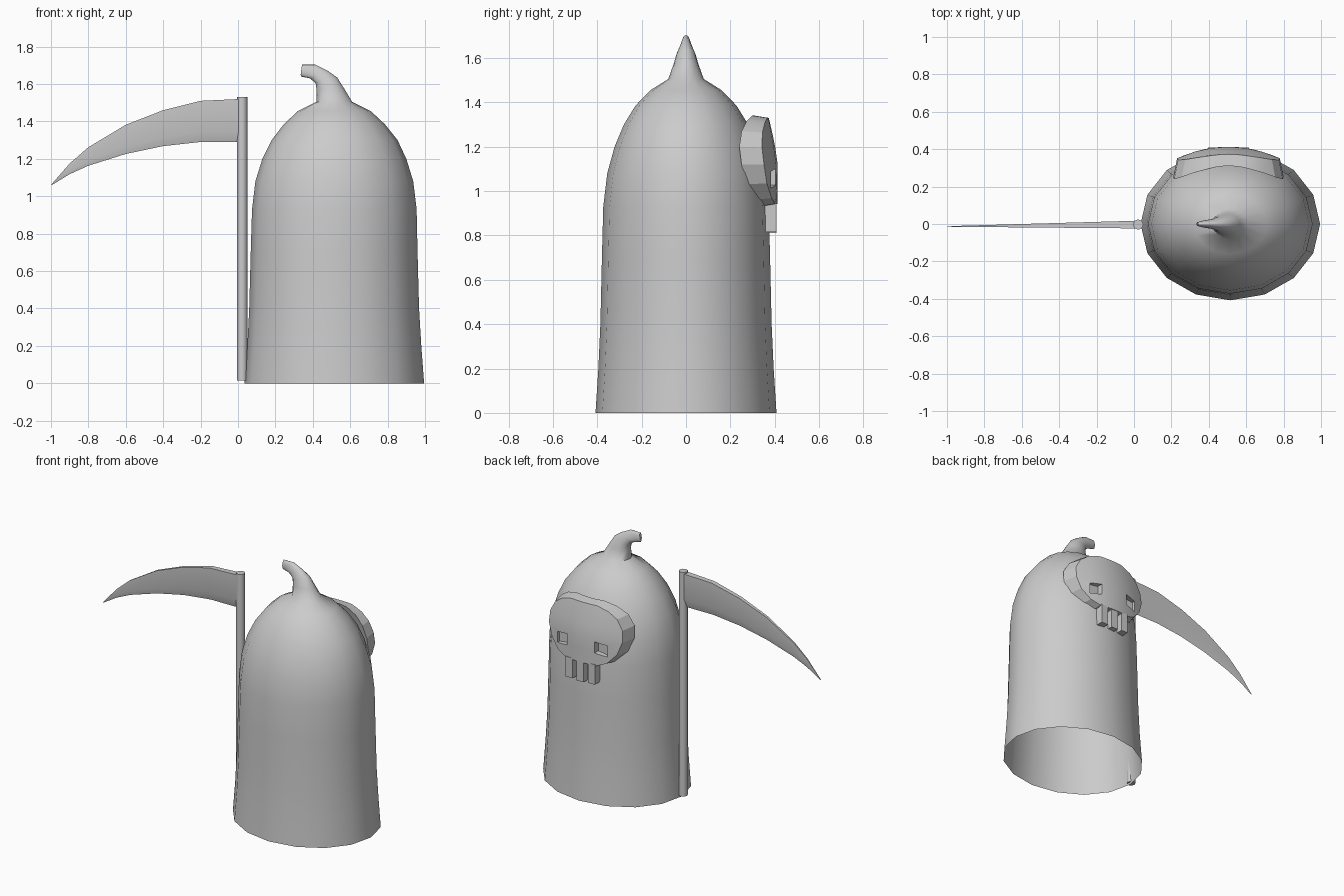
import bpy, bmesh, math

if "Cube" in bpy.data.objects:
    bpy.data.objects.remove(bpy.data.objects["Cube"])

grey = bpy.data.materials.new("plain grey")
grey.diffuse_color = (0.6, 0.6, 0.6, 1)
grey.use_nodes = True
grey.node_tree.nodes["Principled BSDF"].inputs["Base Color"].default_value = grey.diffuse_color


def finish(name, bm, smooth=None):
    bmesh.ops.recalc_face_normals(bm, faces=bm.faces)
    me = bpy.data.meshes.new(name)
    bm.to_mesh(me)
    bm.free()
    ob = bpy.data.objects.new(name, me)
    bpy.context.collection.objects.link(ob)
    me.materials.append(grey)
    if smooth:
        bpy.ops.object.select_all(action='DESELECT')
        ob.select_set(True)
        bpy.context.view_layer.objects.active = ob
        bpy.ops.object.shade_smooth_by_angle(angle=math.radians(smooth))
    return ob


def bridge(bm, rings):
    for a, b in zip(rings, rings[1:]):
        n = len(a)
        for i in range(n):
            j = (i + 1) % n
            bm.faces.new((a[i], a[j], b[j], b[i]))


def box(bm, x0, x1, y0, y1, z0, z1):
    res = bmesh.ops.create_cube(bm, size=1)
    for v in res['verts']:
        v.co = ((x0 + x1) / 2 + v.co.x * (x1 - x0),
                (y0 + y1) / 2 + v.co.y * (y1 - y0),
                (z0 + z1) / 2 + v.co.z * (z1 - z0))


# Hooded body, open below: left x, left z, right x, right z, half depth
sections = [(.035, 0, .995, 0, .408), (.05, .2, .98, .2, .395),
            (.06, .4, .968, .4, .386), (.068, .7, .96, .7, .379),
            (.075, .93, .955, .93, .373), (.093, 1.08, .937, 1.08, .355),
            (.13, 1.2, .9, 1.2, .322), (.18, 1.3, .853, 1.3, .28),
            (.245, 1.385, .785, 1.385, .228), (.32, 1.455, .71, 1.455, .16),
            (.42, 1.505, .61, 1.505, .08), (.42, 1.57, .568, 1.575, .056),
            (.415, 1.605, .53, 1.635, .042), (.385, 1.63, .48, 1.67, .028),
            (.337, 1.64, .415, 1.703, .018), (.335, 1.65, .342, 1.703, .01)]
bm = bmesh.new()
rings = []
for xl, zl, xr, zr, d in sections:
    ring = []
    for i in range(16):
        a = math.tau * i / 16
        t = (1 + math.cos(a)) / 2
        ring.append(bm.verts.new((xl + (xr - xl) * t, d * math.sin(a), zl + (zr - zl) * t)))
    rings.append(ring)
bridge(bm, rings)
bm.faces.new(rings[-1])
finish("hooded_body", bm, 50)

# Scythe pole
bm = bmesh.new()
rings = [[bm.verts.new((.022 + .028 * math.cos(math.tau * i / 8),
                        -.003 + .028 * math.sin(math.tau * i / 8), z))
          for i in range(8)] for z in (.015, 1.53)]
bridge(bm, rings)
for r in rings:
    bm.faces.new(r)
finish("scythe_pole", bm, 50)

# Scythe blade: x, upper z, lower z; thick spine, thin cutting edge
blade = [(.015, 1.52, 1.29), (-.2, 1.51, 1.29), (-.4, 1.46, 1.268),
         (-.6, 1.382, 1.226), (-.8, 1.262, 1.163), (-.9, 1.175, 1.118),
         (-.998, 1.063, 1.058)]
bm = bmesh.new()
rings = []
for x, top, low in blade:
    t = (.015 - x) / 1.013
    h, y = .019 * (1 - t) + .0015, -.003 - .01 * t
    mid = low + .25 * (top - low)
    rings.append([bm.verts.new(p) for p in (
        (x, y - h, top), (x, y - h, mid), (x, y, low),
        (x, y + h, mid), (x, y + h, top))])
bridge(bm, rings)
for r in (rings[0], rings[-1]):
    bm.faces.new(r)
finish("scythe_blade", bm, 35)

# Skull mask wrapped around the back of the body: height and half width
CX = .505
rows = [(.932, .125), (.96, .195), (1.03, .262), (1.12, .295), (1.2, .29),
        (1.27, .25), (1.315, .185), (1.34, .1)]
COLS = 6


def lean(z):
    return .05 * max(0, (z - 1.12) / .22) ** 1.3


bm = bmesh.new()
front, back = [], []
for z, w in rows:
    fz = 1.135 + (z - 1.135) * .95
    f, b = [], []
    for i in range(COLS + 1):
        u = 2 * i / COLS - 1
        x, fx = u * w, u * w * .93
        b.append(bm.verts.new((CX + x, .36 - .11 * (x / .295) ** 2 - lean(z), z)))
        f.append(bm.verts.new((CX + fx, .413 - .062 * (fx / .275) ** 2 - .8 * lean(z), fz)))
    front.append(f)
    back.append(b)
for g in (front, back):
    for a, b in zip(g, g[1:]):
        for i in range(COLS):
            bm.faces.new((a[i], a[i + 1], b[i + 1], b[i]))


def rim(g):
    return (g[0] + [r[-1] for r in g[1:-1]] + g[-1][::-1]
            + [r[0] for r in g[-2:0:-1]])


bridge(bm, [rim(front), rim(back)])
skull = finish("skull_mask", bm, 20)

# Recessed eye sockets
bm = bmesh.new()
for s in (-1, 1):
    n = len(bm.verts)
    box(bm, CX + s * .145 - .042, CX + s * .145 + .042, .362, .5, 1.02, 1.095)
    bm.verts.ensure_lookup_table()
    for v in bm.verts[n:]:
        v.co.z += -.15 * s * (v.co.x - CX - s * .145)
cutter = finish("eye_cutter", bm)
mod = skull.modifiers.new("eye sockets", 'BOOLEAN')
mod.operation = 'DIFFERENCE'
mod.solver = 'EXACT'
mod.object = cutter
cutter.hide_render = True
cutter.hide_viewport = True

# Teeth
bm = bmesh.new()
for k in (-1, 0, 1):
    c = CX + k * .083
    box(bm, c - .026, c + .026, .355, .409, .815 if k else .81, .95)
finish("skull_teeth", bm)
